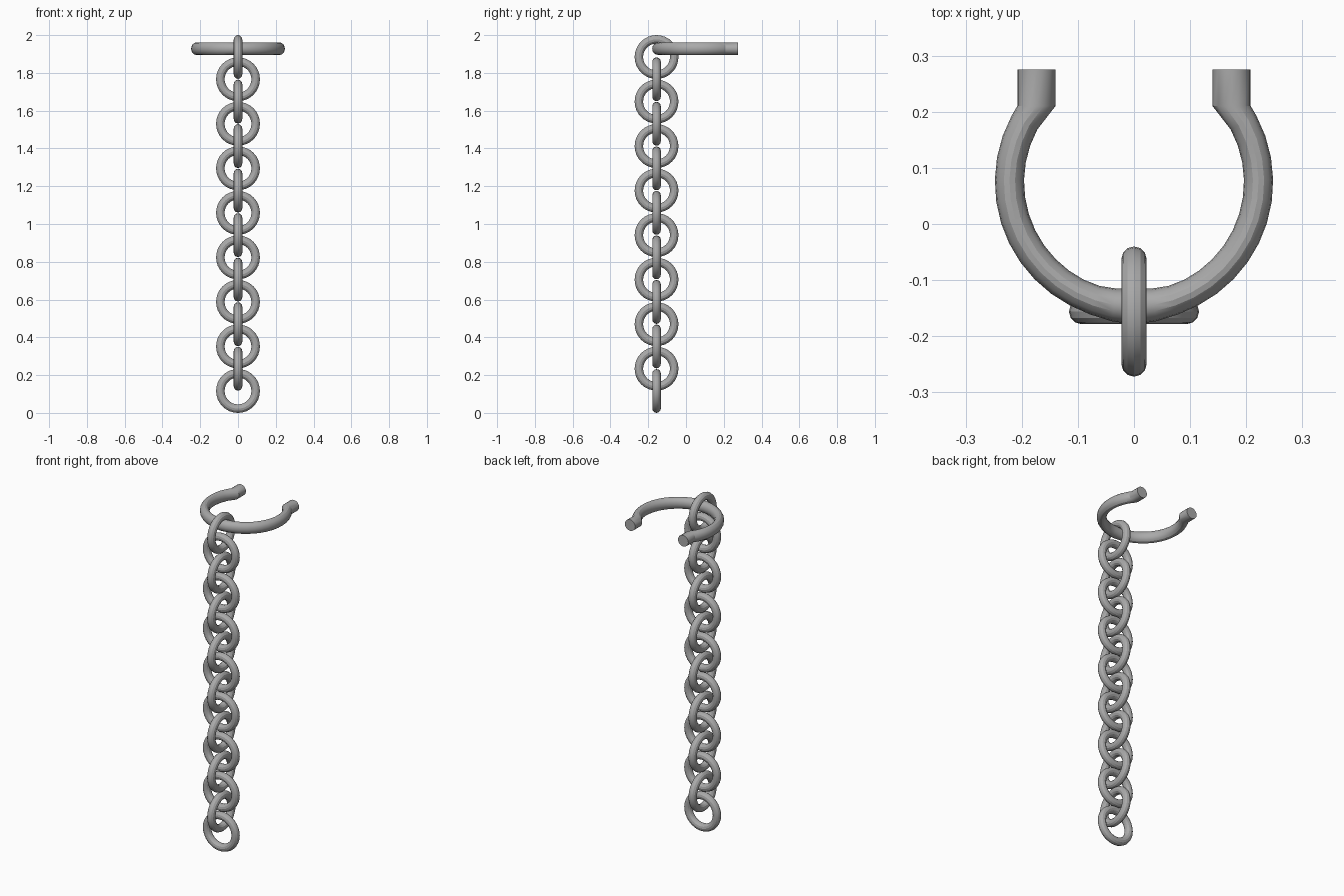
import bpy, bmesh, math
from mathutils import Vector

if "Cube" in bpy.data.objects:
    bpy.data.objects.remove(bpy.data.objects["Cube"])

steel = bpy.data.materials.new("grey steel")
steel.diffuse_color = (0.4, 0.4, 0.4, 1)
steel.use_nodes = True
steel.node_tree.nodes["Principled BSDF"].inputs["Base Color"].default_value = steel.diffuse_color

# Chain: sixteen round links, alternately facing front and side
CHAIN_Y, LINKS, OUTER, TUBE = -0.156, 16, 0.116, 0.0225
step = (2.0 - 2 * OUTER) / (LINKS - 1)
for i in range(LINKS):
    facing_front = i % 2 == 0
    rot = (math.pi / 2, 0, 0) if facing_front else (0, math.pi / 2, 0)
    bpy.ops.mesh.primitive_torus_add(
        major_radius=OUTER - TUBE, minor_radius=TUBE,
        major_segments=32, minor_segments=12,
        location=(0, CHAIN_Y, OUTER + i * step), rotation=rot)
    link = bpy.context.object
    link.name = f"chain_link_{i + 1}"
    link.data.materials.append(steel)

# Shackle: horizontal open hoop swept from elliptical sections
CENTRE_Y, R, Z, HALF_HEIGHT, SIDES = 0.075, 0.222, 1.928, 0.033, 16
START, STEPS = math.radians(37.5), 28
sections = [(Vector((0.174, 0.275, Z)), Vector((1, 0, 0)), 0.034)]
for k in range(STEPS + 1):
    a = START - k / STEPS * (math.pi + 2 * START)
    out = Vector((math.cos(a), math.sin(a), 0))
    pos = out * R + Vector((0, CENTRE_Y, Z))
    # square-on sections at both ends, thicker bar where the chain hangs
    if k in (0, STEPS):
        side, width = Vector((1 if k == 0 else -1, 0, 0)), 0.034
        pos.x = 0.174 * side.x
    else:
        side = out
        bulge = max(0.0, 1 - abs(pos.x) / 0.08) if pos.y < 0 else 0.0
        width = 0.026 + 0.006 * bulge
    sections.append((pos, side, width))
sections.append((Vector((-0.174, 0.275, Z)), Vector((-1, 0, 0)), 0.034))

bm = bmesh.new()
rings = []
for pos, side, width in sections:
    ring = []
    for j in range(SIDES):
        t = 2 * math.pi * j / SIDES
        ring.append(bm.verts.new(pos + side * width * math.cos(t)
                                 + Vector((0, 0, HALF_HEIGHT * math.sin(t)))))
    rings.append(ring)
for a, b in zip(rings, rings[1:]):
    for j in range(SIDES):
        n = (j + 1) % SIDES
        bm.faces.new((a[j], a[n], b[n], b[j]))
bm.faces.new(rings[0])
bm.faces.new(rings[-1])
bmesh.ops.recalc_face_normals(bm, faces=bm.faces)
mesh = bpy.data.meshes.new("shackle")
bm.to_mesh(mesh)
bm.free()
mesh.materials.append(steel)
shackle = bpy.data.objects.new("shackle", mesh)
bpy.context.collection.objects.link(shackle)

# Smooth the round bars, keep the cut ends crisp
bpy.ops.object.select_all(action='SELECT')
bpy.context.view_layer.objects.active = shackle
bpy.ops.object.shade_smooth_by_angle(angle=math.radians(25))
